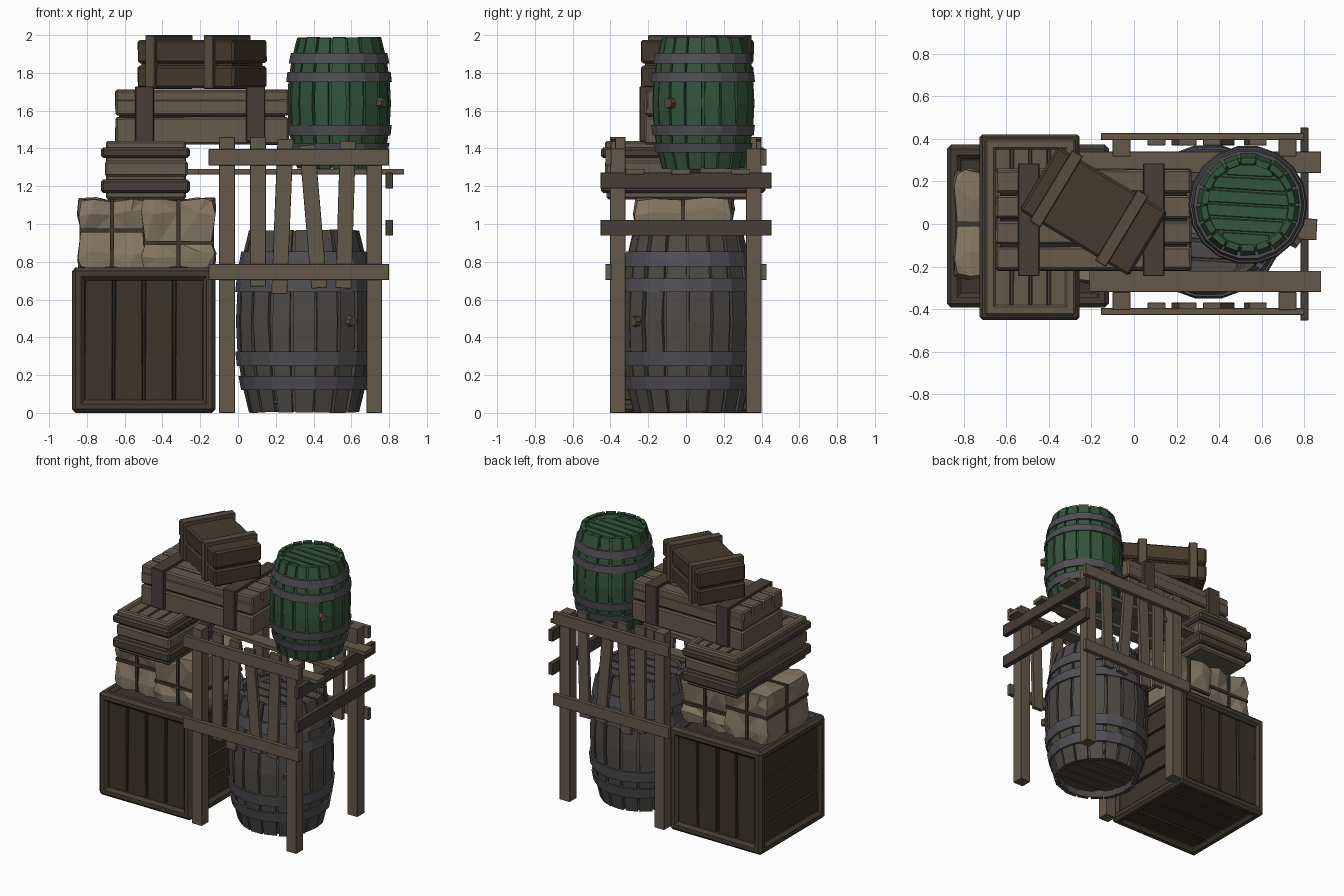
import bpy, bmesh, math, random
from mathutils import Matrix, Vector

if "Cube" in bpy.data.objects:
    bpy.data.objects.remove(bpy.data.objects["Cube"])

random.seed(4)


def mat(name, hexcol, gain=1.12):
    m = bpy.data.materials.new(name)
    lin = [((int(hexcol[i:i + 2], 16) / 255 + .055) / 1.055) ** 2.4 * gain for i in (0, 2, 4)]
    m.diffuse_color = (*lin, 1)
    m.use_nodes = True
    m.node_tree.nodes["Principled BSDF"].inputs["Base Color"].default_value = m.diffuse_color
    return m


WOOD = mat("weathered_wood", "605546")
DARK = mat("dark_wood", "41392f")
DARKER = mat("dark_plank", "383127")
BROWN = mat("brown_wood", "423629")
BATTEN = mat("batten_wood", "55483a")
STRAP = mat("strap", "433b33")
CLOTH = mat("sackcloth", "80725f")
ROPE = mat("rope", "3c3227")
GREY = mat("grey_staves", "4a4642")
GREEN = mat("green_staves", "315039")
IRON = mat("iron", "4b4b50")
SHADOW = mat("groove", "25221f")


def finish(name, bm, material):
    bmesh.ops.recalc_face_normals(bm, faces=bm.faces)
    me = bpy.data.meshes.new(name)
    bm.to_mesh(me)
    bm.free()
    me.materials.append(material)
    ob = bpy.data.objects.new(name, me)
    bpy.context.collection.objects.link(ob)
    return ob


def boxes(name, specs, material, bevel=.005, jitter=0, world=Matrix()):
    """One object from boxes (x0,x1,y0,y1,z0,z1[,angle,axis])."""
    bm = bmesh.new()
    for s in specs:
        mid = Vector([(s[i] + s[i + 1]) / 2 for i in (0, 2, 4)])
        size = [s[i + 1] - s[i] for i in (0, 2, 4)]
        rot = Matrix.Rotation(s[6], 4, s[7]) if len(s) > 6 else Matrix()
        bmesh.ops.create_cube(bm, size=1, matrix=world @ Matrix.Translation(mid) @ rot @ Matrix.Diagonal((*size, 1)))
    for v in bm.verts:
        v.co += Vector([random.uniform(-jitter, jitter) for _ in range(3)])
    if bevel:
        bmesh.ops.bevel(bm, geom=bm.edges[:], offset=bevel, segments=1, affect='EDGES')
    return finish(name, bm, material)


def splits(a, b, n, gap):
    w = (b - a) / n
    return [(a + i * w + gap / 2, a + (i + 1) * w - gap / 2) for i in range(n)]


# Large crate: edge beams, shadow core, recessed planks on all six sides
X0, X1, Y0, Y1, Z0, Z1, T = -.88, -.118, -.393, .373, 0, .77, .068
beams = []
for a in ((X0, X0 + T), (X1 - T, X1)):
    beams += [(*a, *b, Z0, Z1) for b in ((Y0, Y0 + T), (Y1 - T, Y1))]
    beams += [(*a, Y0, Y1, *c) for c in ((Z0, Z0 + T), (Z1 - T, Z1))]
for b in ((Y0, Y0 + T), (Y1 - T, Y1)):
    beams += [(X0, X1, *b, *c) for c in ((Z0, Z0 + T), (Z1 - T, Z1))]
boxes("large_crate_frame", beams, DARK, .02)
boxes("large_crate_core", [(X0 + .05, X1 - .05, Y0 + .05, Y1 - .05, Z0 + .05, Z1 - .05)], SHADOW, 0)
planks = [(a, b, Y0 + .027, Y1 - .027, Z0 + .06, Z1 - .06) for a, b in splits(X0 + .06, X1 - .06, 4, .014)]
planks += [(X0 + .027, X1 - .027, Y0 + .06, Y1 - .06, a, b) for a, b in splits(Z0 + .06, Z1 - .06, 4, .014)]
planks += [(X0 + .06, X1 - .06, a, b, Z0 + .027, Z1 - .027) for a, b in splits(Y0 + .06, Y1 - .06, 4, .014)]
boxes("large_crate_planks", planks, DARKER, .004, .004)


# Tied sacks: bulging lumps pinched along the rope planes
def sack(name, x0, x1, y0, y1, z0, z1, rope_z):
    mid = Vector(((x0 + x1) / 2, (y0 + y1) / 2, (z0 + z1) / 2))
    half = Vector(((x1 - x0) / 2, (y1 - y0) / 2, (z1 - z0) / 2))
    bm = bmesh.new()
    bmesh.ops.create_cube(bm, size=2)
    bmesh.ops.subdivide_edges(bm, edges=bm.edges[:], cuts=3, use_grid_fill=True)
    for v in bm.verts:
        p = v.co.copy()
        level = abs(p.z) < .1
        outer = sum(abs(c) > .9 for c in p)
        for i in range(3):
            if abs(p[i]) > .9:
                pinch = any(abs(p[j]) < .1 for j in range(3) if j != i)
                p[i] *= .9 if pinch else (1, 1, .97, .92)[outer]
                p[i] *= random.uniform(.96, 1.02)
            elif abs(p[i]) > .1:
                p[i] *= random.uniform(.9, 1.4)
        v.co = mid + Vector([p[i] * half[i] for i in range(3)])
        if level:
            v.co.z = rope_z
    bmesh.ops.triangulate(bm, faces=bm.faces[:])
    finish(name, bm, CLOTH)
    h, w = half * .94, .011
    boxes(name + "_rope", [(mid.x - w, mid.x + w, mid.y - h.y, mid.y + h.y, mid.z - h.z, mid.z + h.z),
                           (mid.x - h.x, mid.x + h.x, mid.y - w, mid.y + w, mid.z - h.z, mid.z + h.z),
                           (mid.x - h.x, mid.x + h.x, mid.y - h.y, mid.y + h.y, rope_z - w, rope_z + w)], ROPE, 0)


sack("left_sack", -.85, -.485, -.26, .26, .755, 1.14, .965)
sack("right_sack", -.515, -.115, -.28, .25, .755, 1.145, .90)

# Flat banded box above the sacks
boxes("flat_box_body", [(-.70, -.275, -.42, .39, 1.13, 1.40), (-.705, -.265, -.43, .40, 1.25, 1.335)], WOOD, .012)
boxes("flat_box_bands", [(-.725, -.255, -.45, .42, 1.165, 1.235), (-.725, -.255, -.45, .42, 1.35, 1.405)], STRAP, .012)
boxes("flat_box_rim", [(-.70, -.65, -.43, .40, 1.39, 1.44), (-.325, -.275, -.43, .40, 1.39, 1.44),
                       (-.70, -.275, -.43, -.38, 1.39, 1.44), (-.70, -.275, .35, .40, 1.39, 1.44)], WOOD, .01)
boxes("flat_box_lid", [(a, b, -.39, .36, 1.39, 1.425) for a, b in splits(-.66, -.315, 4, .012)], WOOD, .004, .002)

# Long chest with two straps
boxes("long_chest_core", [(-.63, .25, -.20, .24, 1.43, 1.69)], SHADOW, 0)
chest = [(-.65, .27, -.22, .26, a, b) for a, b in ((1.42, 1.565), (1.575, 1.66))]
chest += [(-.65, .27, a, b, 1.60, 1.71) for a, b in splits(-.22, .26, 4, .012)]
boxes("long_chest_planks", chest, WOOD, .01, .002)
boxes("long_chest_straps", [(x - .05, x + .05, -.245, .285, 1.435, 1.728) for x in (-.495, .093)], STRAP, .004)

# Small crate turned on top of the chest
turn = Matrix.Translation((-.19, .06, 0)) @ Matrix.Rotation(math.radians(-31), 4, 'Z')
boxes("small_crate_core", [(-.28, .28, -.155, .155, 1.72, 1.965)], BROWN, 0, 0, turn)
boxes("small_crate_planks", [(-.3, .3, -.175, .175, a, b) for a, b in ((1.718, 1.838), (1.852, 1.975))],
      BROWN, .012, .002, turn)
boxes("small_crate_battens", [(x - .03, x + .03, -.195, .195, 1.715, 2.0) for x in (-.205, .155)],
      BATTEN, .004, 0, turn)

# Scaffold: posts, rails, leaning slats, end boards, shelf
boxes("scaffold_posts", [(x, x + .083, y, y + .083, 0, z) for x, z in ((-.10, 1.46), (.68, 1.40)) for y in (-.403, .317)],
      WOOD, .002)
SLATS = ((.105, .67, 1.46, 0), (.235, .63, 1.45, .04), (.398, .66, 1.42, -.085), (.57, .66, 1.44, .03))
for side, s in (("front", -1), ("back", 1)):
    def ys(a, b):
        return (min(s * a, s * b), max(s * a, s * b))
    boxes(side + "_rails", [(-.155, .80, *ys(.395, .427), a, b) for a, b in ((.703, .787), (1.31, 1.397))], WOOD, .002)
    boxes(side + "_slats", [(x - .042, x + .042, *ys(.37, .398), a, b, t, 'Y') for x, a, b, t in SLATS], WOOD, .002)
boxes("end_boards", [(.782, .82, -.453, .453, a, b) for a, b in ((.938, 1.022), (1.188, 1.272))], STRAP, .002)
boxes("shelf_planks", [(-.21, .88, -.32, -.22, 1.262, 1.292), (-.27, .88, .24, .34, 1.262, 1.292),
                       (-.20, .86, -.05, .05, 1.262, 1.292, -.05, 'Z')], WOOD, .002)


# Barrels
def lathe(name, profile, n, material, at):
    bm = bmesh.new()
    rings = [[bm.verts.new(at + Vector((r * math.cos(k * math.tau / n), r * math.sin(k * math.tau / n), z)))
              for r, z in profile] for k in range(n)]
    m = len(profile)
    for k in range(n):
        a, b = rings[k], rings[(k + 1) % n]
        for j in range(m):
            bm.faces.new((a[j], b[j], b[(j + 1) % m], a[(j + 1) % m]))
    bmesh.ops.remove_doubles(bm, verts=bm.verts, dist=1e-5)
    return finish(name, bm, material)


def barrel(name, at, h, rmax, wood, bung_angle, n=18):
    at = Vector(at)

    def rad(t):
        return rmax * (1 - .19 * abs(2 * t - 1) ** 2)
    levels = [i / 6 for i in range(7)]
    bm = bmesh.new()
    for k in range(n):
        gap, lift, end = random.uniform(.015, .04), random.uniform(-.003, .005), random.uniform(0, .006)
        a0, a1 = (k * math.tau / n + gap, (k + 1) * math.tau / n - gap)
        loops = []
        for t in levels:
            z = min(max(t * h, end), h - end)
            w = random.uniform(-.012, .012)
            loops.append([bm.verts.new(at + Vector((r * math.cos(a), r * math.sin(a), z)))
                          for r, a in ((rad(t) + lift - .03, a0), (rad(t) + lift, a0 + w),
                                       (rad(t) + lift, a1 + w), (rad(t) + lift - .03, a1))])
        for p, q in zip(loops, loops[1:]):
            for j in range(4):
                bm.faces.new((p[j], p[(j + 1) % 4], q[(j + 1) % 4], q[j]))
        bm.faces.new(loops[0])
        bm.faces.new(loops[-1][::-1])
    finish(name + "_staves", bm, wood)
    # inner shell that closes the grooves and carries the heads
    d = .05 * h
    shell = [(0, d + .01)] + [(rad(t) - .018, min(max(t * h, .008), h - .008)) for t in levels] + [(0, h - d - .01)]
    shell.insert(1, (rad(0) - .035, d + .01))
    shell.insert(-1, (rad(1) - .035, h - d - .01))
    lathe(name + "_shell", shell, n, wood, at)
    R = rad(0) - .025
    head = []
    for a, b in splits(-R, R, 6, .01):
        c = math.sqrt(R * R - ((a + b) / 2) ** 2)
        head += [(-c, c, a, b, z, z + .02) for z in (d, h - d - .02)]
    boxes(name + "_heads", head, wood, .003, .002, Matrix.Translation(at) @ Matrix.Rotation(-.06, 4, 'Z'))
    # hoops
    for i, (a, b) in enumerate(((.125, .2), (.255, .335), (.66, .735), (.80, .88))):
        lathe(f"{name}_hoop_{i + 1}", [(rad(a) - .02, a * h), (rad(a) + .012, a * h),
                                       (rad(b) + .012, b * h), (rad(b) - .02, b * h)], n, IRON, at)
    # bung
    bm = bmesh.new()
    place = (Matrix.Translation(at + Vector((0, 0, h / 2))) @ Matrix.Rotation(bung_angle, 4, 'Z')
             @ Matrix.Translation((rmax + .005, 0, 0)) @ Matrix.Rotation(math.pi / 2, 4, 'Y'))
    bmesh.ops.create_cone(bm, cap_ends=True, segments=7, radius1=.034, radius2=.026, depth=.05, matrix=place)
    finish(name + "_bung", bm, BATTEN)


barrel("large_barrel", (.35, .01, 0), .97, .36, GREY, math.radians(-48))
barrel("green_barrel", (.535, .09, 1.29), .70, .273, GREEN, math.radians(-38))
